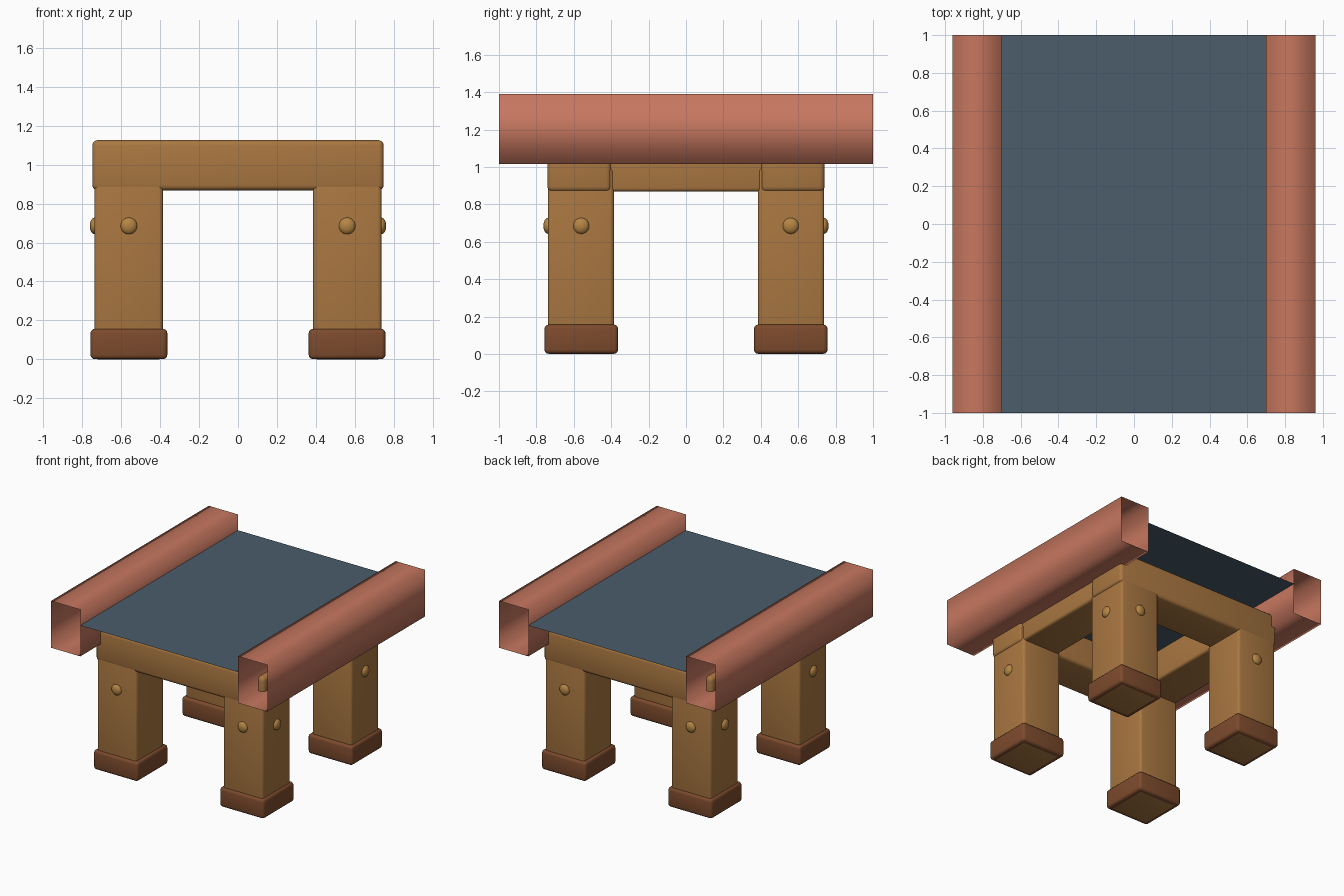
import bpy, bmesh, math

if "Cube" in bpy.data.objects:
    bpy.data.objects.remove(bpy.data.objects["Cube"])


def material(name, rgb):
    m = bpy.data.materials.new(name)
    m.diffuse_color = (*rgb, 1)
    m.use_nodes = True
    m.node_tree.nodes["Principled BSDF"].inputs["Base Color"].default_value = m.diffuse_color
    return m


WOOD = material("oak wood", (0.40, 0.185, 0.053))
DARK = material("dark wood", (0.205, 0.07, 0.026))
PEG = material("golden peg", (0.46, 0.235, 0.057))
RAIL = material("terracotta", (0.57, 0.185, 0.115))
SHEET = material("slate blue", (0.069, 0.109, 0.145))


def make(name, bm, mat, angle=None):
    """Turn a bmesh into a named, coloured object."""
    me = bpy.data.meshes.new(name)
    bm.to_mesh(me)
    bm.free()
    me.materials.append(mat)
    ob = bpy.data.objects.new(name, me)
    bpy.context.collection.objects.link(ob)
    if angle is not None:
        bpy.ops.object.select_all(action='DESELECT')
        bpy.context.view_layer.objects.active = ob
        ob.select_set(True)
        bpy.ops.object.shade_smooth_by_angle(angle=math.radians(angle))
    return ob


def block(name, lo, hi, mat, bevel):
    """Rounded box between two corners."""
    bm = bmesh.new()
    bmesh.ops.create_cube(bm, size=1)
    for v in bm.verts:
        v.co = [(a + b) / 2 + c * (b - a) for a, b, c in zip(lo, hi, v.co)]
    bmesh.ops.bevel(bm, geom=bm.edges[:], offset=bevel, segments=3,
                    profile=0.5, affect='EDGES')
    return make(name, bm, mat, 40)


def span(s, a, b):
    return sorted((s * a, s * b))


def peg(name, loc, axis):
    """Flattened dome head, thin along the given axis."""
    bm = bmesh.new()
    bmesh.ops.create_uvsphere(bm, u_segments=20, v_segments=12, radius=0.043)
    for v in bm.verts:
        v.co[axis] *= 0.6
    ob = make(name, bm, PEG, 60)
    ob.location = loc


# Legs, feet and pegs, one set per corner
for sx in (-1, 1):
    for sy in (-1, 1):
        tag = ("front" if sy < 0 else "back") + ("_left" if sx < 0 else "_right")
        x, y = span(sx, 0.385, 0.737), span(sy, 0.385, 0.739)
        block("leg_" + tag, (x[0], y[0], 0), (x[1], y[1], 1.0), WOOD, 0.02)
        x, y = span(sx, 0.363, 0.757), span(sy, 0.363, 0.757)
        block("foot_" + tag, (x[0], y[0], 0.001), (x[1], y[1], 0.157), DARK, 0.022)
        peg("peg_y_" + tag, (sx * 0.56, sy * 0.737, 0.685), 1)
        peg("peg_x_" + tag, (sx * 0.735, sy * 0.56, 0.685), 0)

# Front and back beams run full width, side beams fit between them
for s, tag in ((-1, "front"), (1, "back")):
    y = span(s, 0.40, 0.741)
    block("beam_" + tag, (-0.748, y[0], 0.868), (0.748, y[1], 1.125), WOOD, 0.026)
for s, tag in ((-1, "left"), (1, "right")):
    x = span(s, 0.40, 0.733)
    block("beam_" + tag, (x[0], -0.45, 0.868), (x[1], 0.45, 1.123), WOOD, 0.02)

# Open-ended square tubes along both sides, with softened shading
for s, tag in ((-1, "left"), (1, "right")):
    x0, x1 = span(s, 0.70, 0.96)
    profile = [(x0, 1.015), (x1, 1.015), (x1, 1.39), (x0, 1.39)]
    bm = bmesh.new()
    ends = [[bm.verts.new((x, y, z)) for x, z in profile] for y in (-1, 1)]
    for i in range(4):
        j = (i + 1) % 4
        bm.faces.new((ends[0][i], ends[0][j], ends[1][j], ends[1][i]))
    rail = make("side_rail_" + tag, bm, RAIL)
    for p in rail.data.polygons:
        p.use_smooth = True

# Thin sheet stretched between the rails
bm = bmesh.new()
bm.faces.new([bm.verts.new((x, y, 1.263))
              for x, y in ((-0.7, -1), (0.7, -1), (0.7, 1), (-0.7, 1))])
make("top_sheet", bm, SHEET)
